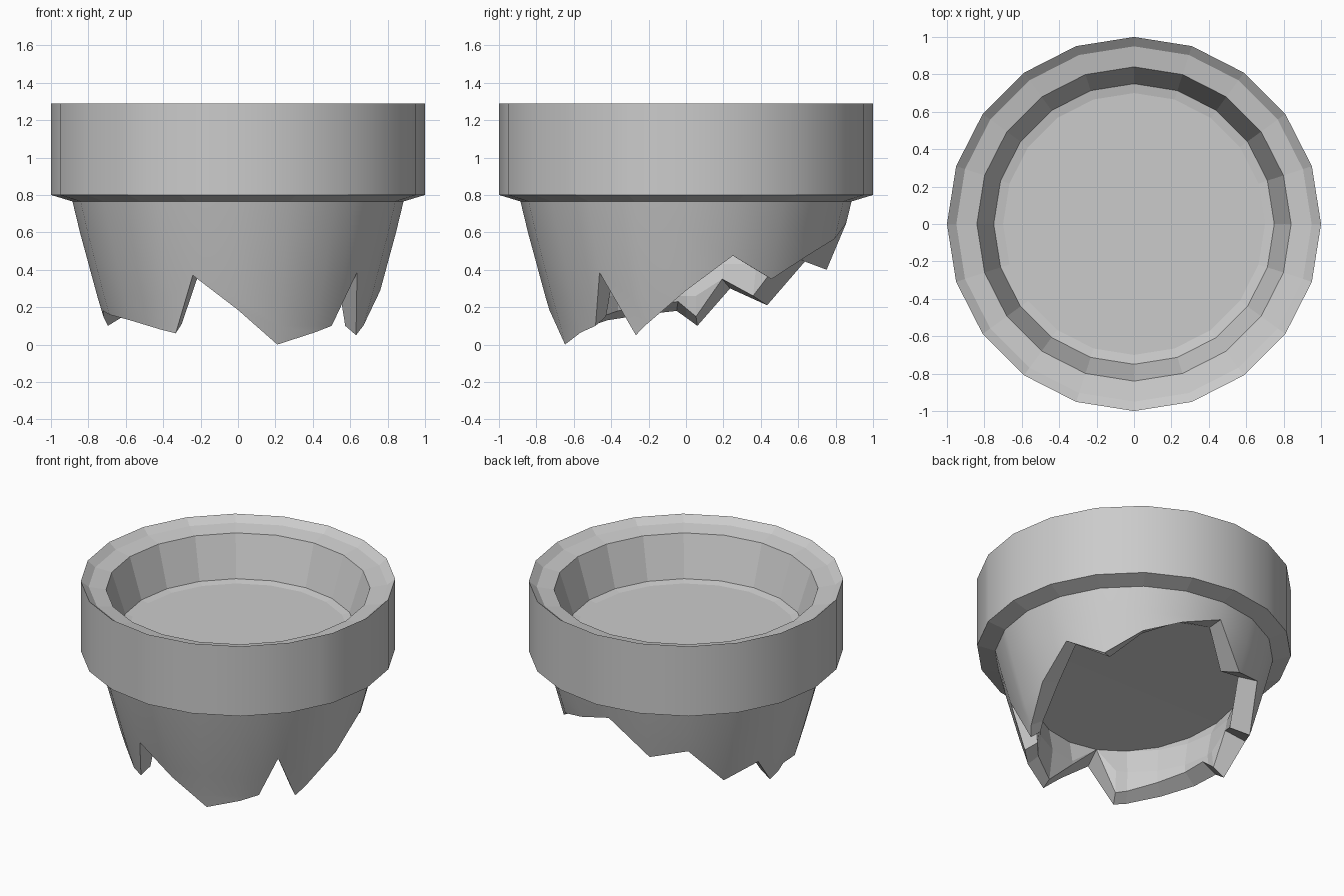
import bpy, bmesh, math

if "Cube" in bpy.data.objects:
    bpy.data.objects.remove(bpy.data.objects["Cube"])

# Broken lower edge: (angle in degrees, height)
JAG = [(18, .475), (36, .35), (54, .48), (90, .65), (108, .40), (126, .465),
       (144, .21), (162, .30), (175, .10), (184, .18), (198, .16), (216, .13),
       (241, .06), (252, .37), (288, .0), (316, .10), (324, .385), (337, .05)]
# Profiles as (radius, height)
RIM = [(.75, .95), (.84, 1.23), (.95, 1.25), (1, 1.29), (1, .80), (.885, .765)]
OUTER = [(.885, .765), (.845, .6), (.75, .25), (.705, .1), (.68, 0)]
INNER = [(.78, .7), (.70, .55), (.64, .43), (.61, .26), (.635, .05)]
LIP = .05  # the break slopes up towards the inside

ANGLES = sorted(set(range(0, 360, 18)) | {a for a, z in JAG})


def lerp_table(table, x):
    for (x0, y0), (x1, y1) in zip(table, table[1:]):
        if x0 <= x <= x1:
            return y0 + (y1 - y0) * (x - x0) / (x1 - x0)
    return table[0][1] if x < table[0][0] else table[-1][1]


def break_height(a):
    first, last = JAG[0], JAG[-1]
    return lerp_table([(last[0] - 360, last[1])] + JAG + [(first[0] + 360, first[1])], a)


def radius(profile, z):
    return lerp_table([(h, r) for r, h in reversed(profile)], z)


def point(a, r, z):
    # keeps the wall on a 20-sided polygon
    r *= math.cos(math.radians(9)) / math.cos(math.radians(a % 18 - 9))
    t = math.radians(a)
    return (r * math.cos(t), r * math.sin(t), z)


def fill_height(a):
    # sloping underside of the fill, higher at the back
    return .525 + .115 * math.sin(math.radians(a))


def revolve(name, *strips):
    """Each strip maps an angle to a profile; profiles are joined around the axis."""
    bm = bmesh.new()
    for strip in strips:
        cols = [[bm.verts.new(point(a, r, z)) for r, z in strip(a)] for a in ANGLES]
        for c, d in zip(cols, cols[1:] + cols[:1]):
            for k in range(len(c) - 1):
                bm.faces.new((c[k], c[k + 1], d[k + 1], d[k]))
    bmesh.ops.remove_doubles(bm, verts=bm.verts, dist=.0005)
    bmesh.ops.dissolve_degenerate(bm, edges=bm.edges, dist=.0005)
    me = bpy.data.meshes.new(name)
    bm.to_mesh(me)
    bm.free()
    ob = bpy.data.objects.new(name, me)
    bpy.context.collection.objects.link(ob)
    bpy.ops.object.select_all(action='DESELECT')
    ob.select_set(True)
    bpy.context.view_layer.objects.active = ob
    bpy.ops.object.shade_smooth_by_angle(angle=math.radians(30))
    # only the outside wall is smooth; the inside stays faceted
    for p in me.polygons:
        radial = p.center.copy()
        radial.z = 0
        p.use_smooth = radial.length > 0 and p.normal.dot(radial.normalized()) > .8
    return ob


def pot_profile(a):
    cut, top = break_height(a), fill_height(a)
    outside = [max(z, cut) for r, z in OUTER]
    inside = [min(max(z, cut + LIP), top) for r, z in reversed(INNER)]
    return (RIM + [(radius(OUTER, z), z) for z in outside[1:]]
            + [(radius(INNER, z), z) for z in inside])


def fill_top(a):
    return [(0, .94), (.70, .94), (.75, .95)]


def fill_bottom(a):
    z = fill_height(a)
    return [(radius(INNER, z), z), (0, .525)]


# Pot shell with thick rim and broken bottom
revolve("broken_pot", pot_profile)
# Fill closing the pot above and below
revolve("pot_fill", fill_top, fill_bottom)
